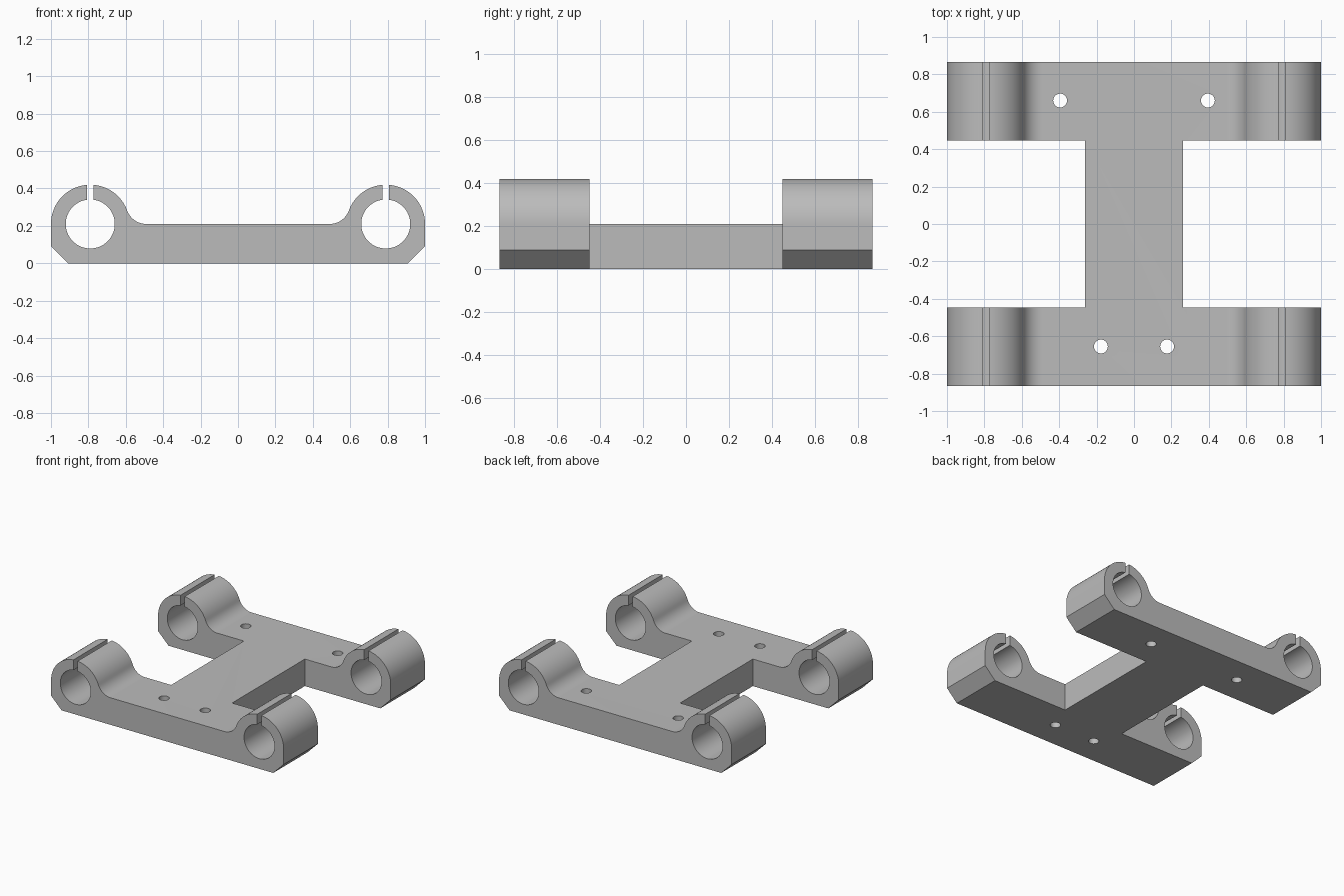
import bpy, bmesh
from math import sin, cos, asin, acos, atan2, pi, radians
from mathutils import Matrix

cube = bpy.data.objects.get("Cube")
if cube:
    bpy.data.objects.remove(cube)

metal = bpy.data.materials.new("plain_grey")
metal.use_nodes = True
GREY = (0.5, 0.5, 0.5, 1)
metal.diffuse_color = GREY
metal.node_tree.nodes["Principled BSDF"].inputs["Base Color"].default_value = GREY

DEPTH, INNER, WEB = 0.867, 0.447, 0.262    # half depth, arm inner edge, half web width
CX, CZ, R, BORE, SLOT = 0.79, 0.21, 0.21, 0.131, 0.018
FILLET_X, FILLET = 0.49, 0.109


def arc(x, z, r, a0, a1, n):
    return [(x + r * cos(a0 + (a1 - a0) * i / n), z + r * sin(a0 + (a1 - a0) * i / n))
            for i in range(n + 1)]


def new_object(name, bm):
    bmesh.ops.recalc_face_normals(bm, faces=bm.faces)
    mesh = bpy.data.meshes.new(name)
    bm.to_mesh(mesh)
    bm.free()
    obj = bpy.data.objects.new(name, mesh)
    bpy.context.collection.objects.link(obj)
    mesh.materials.append(metal)
    return obj


# Half profile: chamfered foot, split clamp ring, fillet down to the plate
out_a, in_a = acos(SLOT / R), acos(SLOT / BORE)
join = atan2(FILLET, FILLET_X - CX)
half = [(CX + R - 0.09, 0), (CX + R, 0.09)]
half += arc(CX, CZ, R, 0, out_a, 24)
half += arc(CX, CZ, BORE, in_a, -pi - in_a, 64)
half += arc(CX, CZ, R, pi - out_a, join, 20)
half += arc(FILLET_X, CZ + FILLET, FILLET, join - pi, -pi / 2, 14)[1:]
# the fillet runs from the ring to the plate top
profile = half + [(-x, z) for x, z in reversed(half)]

bm = bmesh.new()
face = bm.faces.new([bm.verts.new((x, -DEPTH, z)) for x, z in profile])
swept = bmesh.ops.extrude_face_region(bm, geom=[face])["geom"]
bmesh.ops.translate(bm, vec=(0, 2 * DEPTH, 0),
                    verts=[v for v in swept if isinstance(v, bmesh.types.BMVert)])
bracket = new_object("clamp_bracket", bm)

# Cutters: side openings and the four screw holes
bm = bmesh.new()
for side in (-1, 1):
    bmesh.ops.create_cube(bm, size=1, matrix=Matrix.Translation((side * (WEB + 0.5), 0, 0.2))
                          @ Matrix.Diagonal((1, 2 * INNER, 1, 1)))
for x, y in ((-0.395, 0.66), (0.395, 0.66), (-0.177, -0.655), (0.177, -0.655)):
    bmesh.ops.create_cone(bm, cap_ends=True, segments=32, radius1=0.037, radius2=0.037,
                          depth=1, matrix=Matrix.Translation((x, y, 0.1)))
cutter = new_object("opening_cutter", bm)

cut = bracket.modifiers.new("openings", "BOOLEAN")
cut.operation = "DIFFERENCE"
cut.solver = "EXACT"
cut.object = cutter
bpy.context.view_layer.objects.active = bracket
bracket.select_set(True)
bpy.ops.object.modifier_apply(modifier=cut.name)
bpy.data.objects.remove(cutter)

bpy.ops.object.shade_smooth_by_angle(angle=radians(25))
